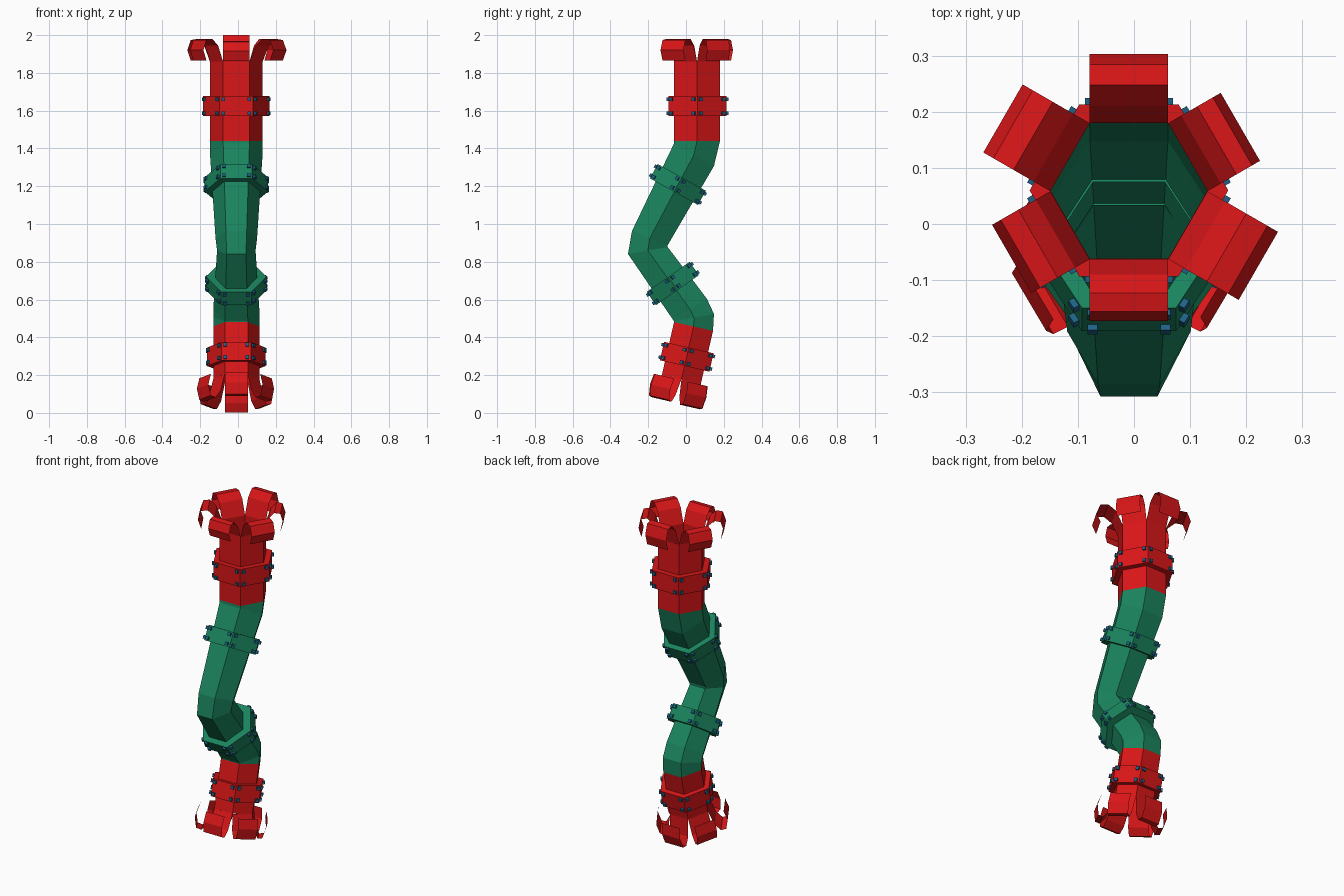
import bpy
from math import cos, sin, pi, radians
from mathutils import Matrix, Vector

if "Cube" in bpy.data.objects:
    bpy.data.objects.remove(bpy.data.objects["Cube"])

CX = -0.009  # axis position in x


def material(name, rgb):
    m = bpy.data.materials.new(name)
    m.diffuse_color = (*rgb, 1)
    m.use_nodes = True
    m.node_tree.nodes["Principled BSDF"].inputs["Base Color"].default_value = m.diffuse_color
    return m


RED = material("red", (0.7, 0.008, 0.009))
GREEN = material("green", (0.01, 0.23, 0.11))
BLUE = material("blue", (0.013, 0.12, 0.24))


def make(name, verts, faces, mat):
    me = bpy.data.meshes.new(name)
    me.from_pydata([tuple(v) for v in verts], [], faces)
    me.materials.append(mat)
    ob = bpy.data.objects.new(name, me)
    bpy.context.collection.objects.link(ob)
    return ob


def hex_loft(name, loops, mat):
    """Open hexagonal skin through a list of six-point loops."""
    faces = [(6 * i + k, 6 * i + (k + 1) % 6, 6 * i + 6 + (k + 1) % 6, 6 * i + 6 + k)
             for i in range(len(loops) - 1) for k in range(6)]
    make(name, [v for loop in loops for v in loop], faces, mat)


def section(yf, zf, yb, zb, r):
    """Hexagon spanning a front and a back point in the side view."""
    out = []
    for k in range(6):
        a = k * pi / 3
        t = 0.5 + 0.5 * sin(a) / sin(pi / 3)
        out.append((CX + r * cos(a), yf + (yb - yf) * t, zf + (zb - zf) * t))
    return out


def frame(y, z, tilt):
    return Matrix.Translation((CX, y, z)) @ Matrix.Rotation(radians(tilt), 4, 'X')


# Pipe: sections listed from top to bottom (bottom sections of one part start the next)
upper_joint = section(-0.063, 1.44, 0.18, 1.44, 0.14)
lower_joint = section(-0.063, 0.481, 0.143, 0.434, 0.122)
hex_loft("lower_pipe_end", [section(-0.127, 0.204, 0.079, 0.156, 0.122), lower_joint], RED)
hex_loft("bent_pipe", [lower_joint,
                       section(-0.063, 0.484, 0.148, 0.524, 0.122),
                       section(-0.066, 0.489, 0.11, 0.605, 0.122),
                       section(-0.307, 0.841, -0.097, 0.878, 0.102),
                       section(-0.286, 0.963, -0.097, 0.888, 0.11),
                       section(-0.064, 1.425, 0.148, 1.307, 0.139),
                       upper_joint], GREEN)
hex_loft("upper_pipe_end", [upper_joint, section(-0.063, 1.86, 0.18, 1.86, 0.14)], RED)


# Collars with two-by-two bolts on each flat
def collar(name, y, z, tilt, r_in, r, h, mat):
    m = frame(y, z, tilt)
    loops = [[m @ Vector((q * cos(k * pi / 3), q * sin(k * pi / 3), s * h)) for k in range(6)]
             for q, s in ((r_in, -1), (r, -1), (r, 1), (r_in, 1))]
    hex_loft(name, loops, mat)
    verts, faces = [], []
    ap = r * cos(pi / 6)
    quads = [(0, 1, 3, 2), (4, 6, 7, 5), (0, 4, 5, 1), (2, 3, 7, 6), (0, 2, 6, 4), (1, 5, 7, 3)]
    for k in range(6):
        face = m @ Matrix.Rotation(pi / 6 + k * pi / 3, 4, 'Z')
        for sy in (-1, 1):
            for sz in (-1, 1):
                n = len(verts)
                c = Vector((ap + 0.002, sy * (r / 2 - 0.019), sz * (h - 0.016)))
                verts += [face @ (c + 0.009 * Vector((i, j, l)))
                          for i in (-1, 1) for j in (-1, 1) for l in (-1, 1)]
                faces += [tuple(n + i for i in q) for q in quads]
    make(name + "_bolts", verts, faces, BLUE)


collar("top_collar", 0.06, 1.624, 0, 0.14, 0.177, 0.053, RED)
collar("upper_collar", -0.043, 1.209, -29, 0.128, 0.168, 0.043, GREEN)
collar("lower_collar", -0.07, 0.685, 35, 0.108, 0.16, 0.043, GREEN)
collar("bottom_collar", 0.004, 0.297, -13, 0.122, 0.155, 0.05, RED)

# Peeled strips curling outward at both ends of the pipe
CURL = [(0, 0), (0.25, 0.7), (0.55, 1), (0.85, 0.95), (1, 0.5), (0.85, 0.05)]


def petals(name, m, r, reaches, heights):
    verts, faces = [], []
    for k in range(6):
        face = m @ Matrix.Rotation(pi / 6 + k * pi / 3, 4, 'Z')
        n = len(verts)
        for d, h in CURL:
            for s in (-1, 1):
                verts.append(face @ Vector((r * cos(pi / 6) + d * reaches[k], s * r / 2, h * heights[k])))
        faces += [(n + 2 * i, n + 2 * i + 1, n + 2 * i + 3, n + 2 * i + 2) for i in range(len(CURL) - 1)]
    make(name, verts, faces, RED)


petals("top_petals", frame(0.0585, 1.86, 0), 0.14,
       (0.108, 0.123, 0.138, 0.12, 0.11, 0.145), (0.12, 0.14, 0.12, 0.12, 0.11, 0.12))
petals("bottom_petals", frame(-0.024, 0.18, -13) @ Matrix.Diagonal((1, 1, -1, 1)), 0.122,
       (0.085, 0.095, 0.09, 0.1, 0.09, 0.09), (0.135, 0.146, 0.135, 0.13, 0.13, 0.13))
